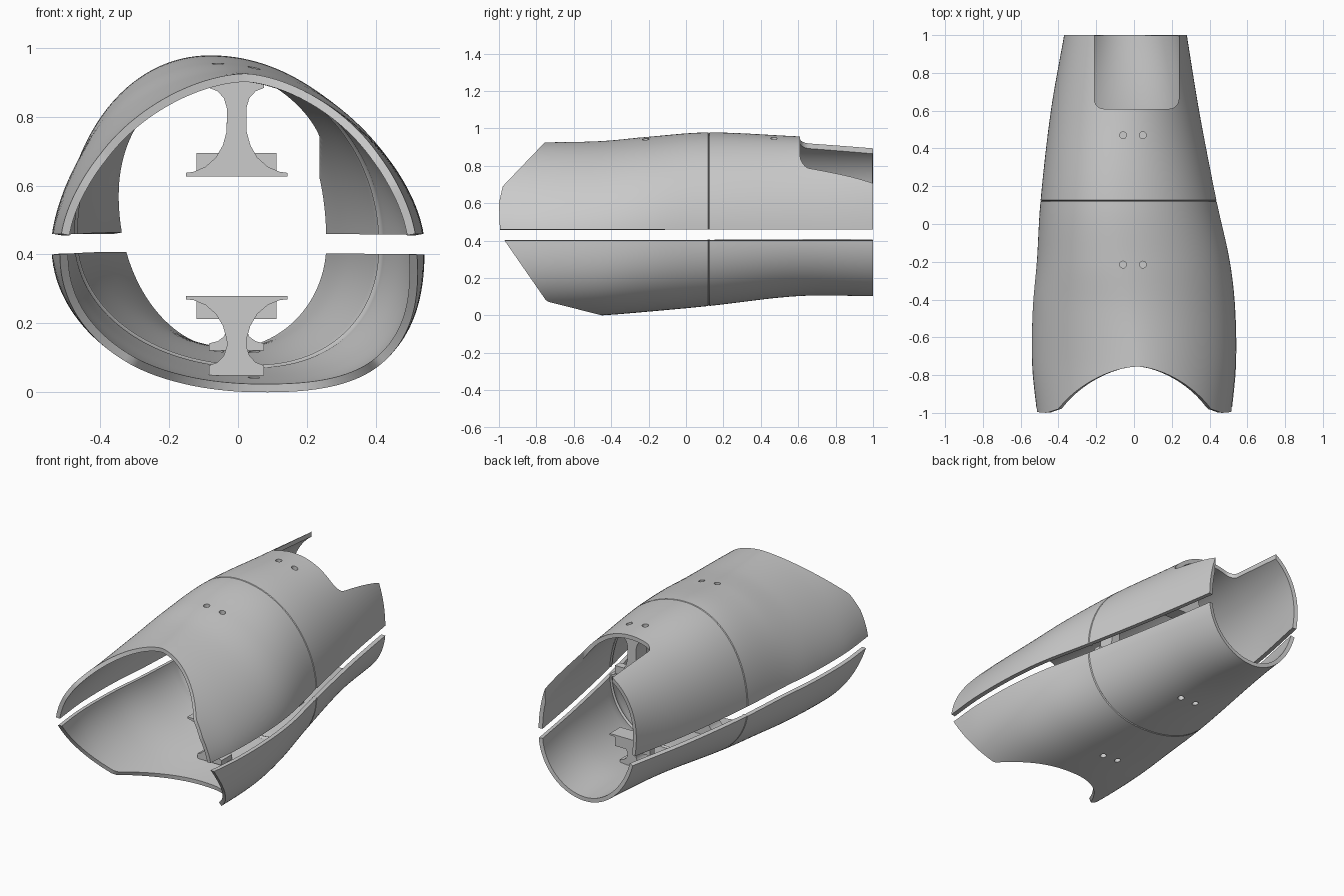
import bpy, bmesh, math
from math import pi, sin, cos, asin

if "Cube" in bpy.data.objects:
    bpy.data.objects.remove(bpy.data.objects["Cube"])

# stations: y, x_left, x_right, x_crest, z_top, x_keel, z_bottom, z_mid, tilt,
#           roundness of top left, top right, low left, low right
ST = [(-1.0, -.515, .517, .03, .925, .07, -.02, .43, 0, 1.70, 1.65, 2.05, 2.55),
      (-.75, -.54, .54, .02, .925, .07, -.012, .43, 0, 1.72, 1.65, 2.05, 2.55),
      (-.45, -.537, .536, -.02, .932, .07, .0, .43, 0, 1.88, 1.75, 2.05, 2.55),
      (-.2, -.515, .508, -.06, .955, .06, .02, .43, 0, 2.02, 1.88, 2.05, 2.4),
      (.12, -.495, .438, -.08, .978, .04, .05, .44, .01, 2.06, 2, 2.05, 2.2),
      (.6, -.44, .345, -.06, .957, .0, .103, .47, .035, 2.05, 2.05, 2.03, 2.05),
      (1.0, -.37, .28, -.04, .94, -.03, .103, .50, .07, 2.1, 2.15, 2, 2)]


def station(y):
    # smooth interpolation of the cross-section values
    k = 0
    while k < len(ST) - 2 and y > ST[k + 1][0]:
        k += 1

    def slope(i, c):
        a, b = ST[max(i - 1, 0)], ST[min(i + 1, len(ST) - 1)]
        return (b[c] - a[c]) / (b[0] - a[0])
    h = ST[k + 1][0] - ST[k][0]
    s = (y - ST[k][0]) / h
    out = []
    for c in range(1, 13):
        a, b = ST[k][c], ST[k + 1][c]
        out.append((2*s**3 - 3*s*s + 1)*a + (s**3 - 2*s*s + s)*h*slope(k, c)
                   + (3*s*s - 2*s**3)*b + (s**3 - s*s)*h*slope(k + 1, c))
    return out


def angle_at(y, z, left):
    # section angle at which the wall crosses height z
    xl, xr, xt, zt, xb, zb, zm, tilt, ptl, ptr, pl, pr = station(y)
    zm += tilt if left else -tilt
    if z >= zm:
        return asin(((z - zm) / (zt - zm)) ** ((ptl if left else ptr) / 2))
    return -asin(((zm - z) / (zm - zb)) ** ((pl if left else pr) / 2))


def point(f, y, upper, inset=0):
    # point on the shell, f runs 0..1 around the half section
    xl, xr, xt, zt, xb, zb, zm, tilt, ptl, ptr, pl, pr = station(y)
    if upper:
        a, b = angle_at(y, .46, False), pi - angle_at(y, .46, True)
    else:
        a, b = pi - angle_at(y, .40, True), 2 * pi + angle_at(y, .40, False)
    t = a + (b - a) * f
    c, s = cos(t), sin(t)
    left = c < 0
    zm += tilt if left else -tilt
    p = (ptl if left else ptr) if s >= 0 else (pl if left else pr)
    x0 = xt if s >= 0 else xb
    w = (x0 - xl) if left else (xr - x0)
    hgt = (zt - zm) if s >= 0 else (zm - zb)
    x = x0 + math.copysign(abs(c) ** (2 / p), c) * (w - inset)
    z = zm + math.copysign(abs(s) ** (2 / p), s) * (hgt - inset)
    return (x, y, z)


def front_y(z, upper):
    # front edge of each shell as seen from the side
    line = [(.46, -.995), (.60, -1), (.69, -.98), (.925, -.755)] if upper else \
           [(0, -.45), (.075, -.745), (.40, -.97)]
    if z <= line[0][0]:
        return line[0][1]
    for (z0, y0), (z1, y1) in zip(line, line[1:]):
        if z <= z1:
            return y0 + (y1 - y0) * (z - z0) / (z1 - z0)
    return line[-1][1]


def mesh_object(name, verts, faces):
    me = bpy.data.meshes.new(name)
    me.from_pydata(verts, [], faces)
    ob = bpy.data.objects.new(name, me)
    bpy.context.collection.objects.link(ob)
    return ob


def select(ob):
    bpy.ops.object.select_all(action='DESELECT')
    ob.select_set(True)
    bpy.context.view_layer.objects.active = ob


def cut(ob, cutter):
    m = ob.modifiers.new("cut", 'BOOLEAN')
    m.operation, m.solver, m.object = 'DIFFERENCE', 'EXACT', cutter
    select(ob)
    bpy.ops.object.modifier_apply(modifier=m.name)
    bpy.data.objects.remove(cutter)


HOLES = [(x, y) for y in (-.215, .47) for x in (-.058, .047)]


def shell(name, upper):
    n, nf, nb = 80, 30, 26
    cols = []
    for i in range(n + 1):
        f = i / n
        y = -.8
        for _ in range(25):
            y = .5 * y + .5 * front_y(point(f, y, upper)[2], upper)
        ys = [(y + (.118 - y) * j / nf, 0) for j in range(nf + 1)]
        ys += [(.122, .005)]                         # seam groove
        ys += [(.126 + .874 * j / nb, 0) for j in range(nb + 1)]
        cols.append([point(f, a, upper, d) for a, d in ys])
    m = len(cols[0])
    verts = [p for c in cols for p in c]
    faces = [(i*m + j, i*m + j + 1, (i+1)*m + j + 1, (i+1)*m + j)
             for i in range(n) for j in range(m - 1)]
    ob = mesh_object(name, verts, faces)
    sol = ob.modifiers.new("wall", 'SOLIDIFY')
    sol.thickness, sol.offset = .024, -1
    select(ob)
    bpy.ops.object.modifier_apply(modifier=sol.name)
    # screw holes
    for x, y in HOLES:
        bpy.ops.mesh.primitive_cylinder_add(vertices=24, radius=.018, depth=.3,
                                            location=(x, y, .95 if upper else .05))
        cut(ob, bpy.context.object)
    # rounded window at the back
    if upper:
        r, x0, x1, y0, y1 = .05, -.21, .237, .61, 1.2
        arc = [k * pi / 12 for k in range(7)]
        ring = [(x0 + r - r*cos(a), y0 + r - r*sin(a)) for a in arc]
        ring += [(x1 - r + r*sin(a), y0 + r - r*cos(a)) for a in arc]
        ring += [(x1, y1), (x0, y1)]
        cut(ob, prism("window_cutter", [(x, y, .6) for x, y in ring], (0, 0, .6)))
    select(ob)
    bpy.ops.object.shade_smooth_by_angle(angle=math.radians(35))
    return ob


def prism(name, ring, d):
    # extrude a closed outline along d
    n = len(ring)
    verts = ring + [tuple(p[k] + d[k] for k in range(3)) for p in ring]
    faces = [tuple(range(n)), tuple(range(n, 2*n))]
    faces += [(i, (i+1) % n, n + (i+1) % n, n + i) for i in range(n)]
    ob = mesh_object(name, verts, faces)
    bm = bmesh.new()
    bm.from_mesh(ob.data)
    bmesh.ops.recalc_face_normals(bm, faces=bm.faces)
    bm.to_mesh(ob.data)
    bm.free()
    return ob


def bracket(name, y, plate_z, wall_z):
    # pedestal with a flat plate, waisted stem and flared foot
    h = abs(wall_z - plate_z)
    sgn = 1 if wall_z > plate_z else -1
    k = min(1, h / .24)
    half = [(.147, 0), (.147, .01), (.125, .013*k), (.09, .028*k), (.06, .055*k),
            (.04, .09*k), (.029, .13*k), (.028, h - .09*k), (.037, h - .06*k),
            (.055, h - .04*k), (.08, h - .03*k), (.08, h)]
    ring = half + [(-x, z) for x, z in reversed(half)]
    ob = prism(name, [(x - .004, y - .05, plate_z + sgn*z) for x, z in ring], (0, .10, 0))
    select(ob)
    bpy.ops.object.shade_smooth_by_angle(angle=math.radians(32))
    # block behind the fillet
    bz = .068
    prism(name + "_block", [(x - .004, y, plate_z + sgn*z) for x, z in
                            [(-.116, .005), (.116, .005), (.116, bz), (-.116, bz)]], (0, .045, 0))


shell("upper_shell", True)
shell("lower_shell", False)
for label, y in (("front", -.215), ("rear", .47)):
    s = station(y)
    bracket("upper_" + label + "_bracket", y, .627, s[3] - .04)
    bracket("lower_" + label + "_bracket", y, .28, s[5] + .03)
